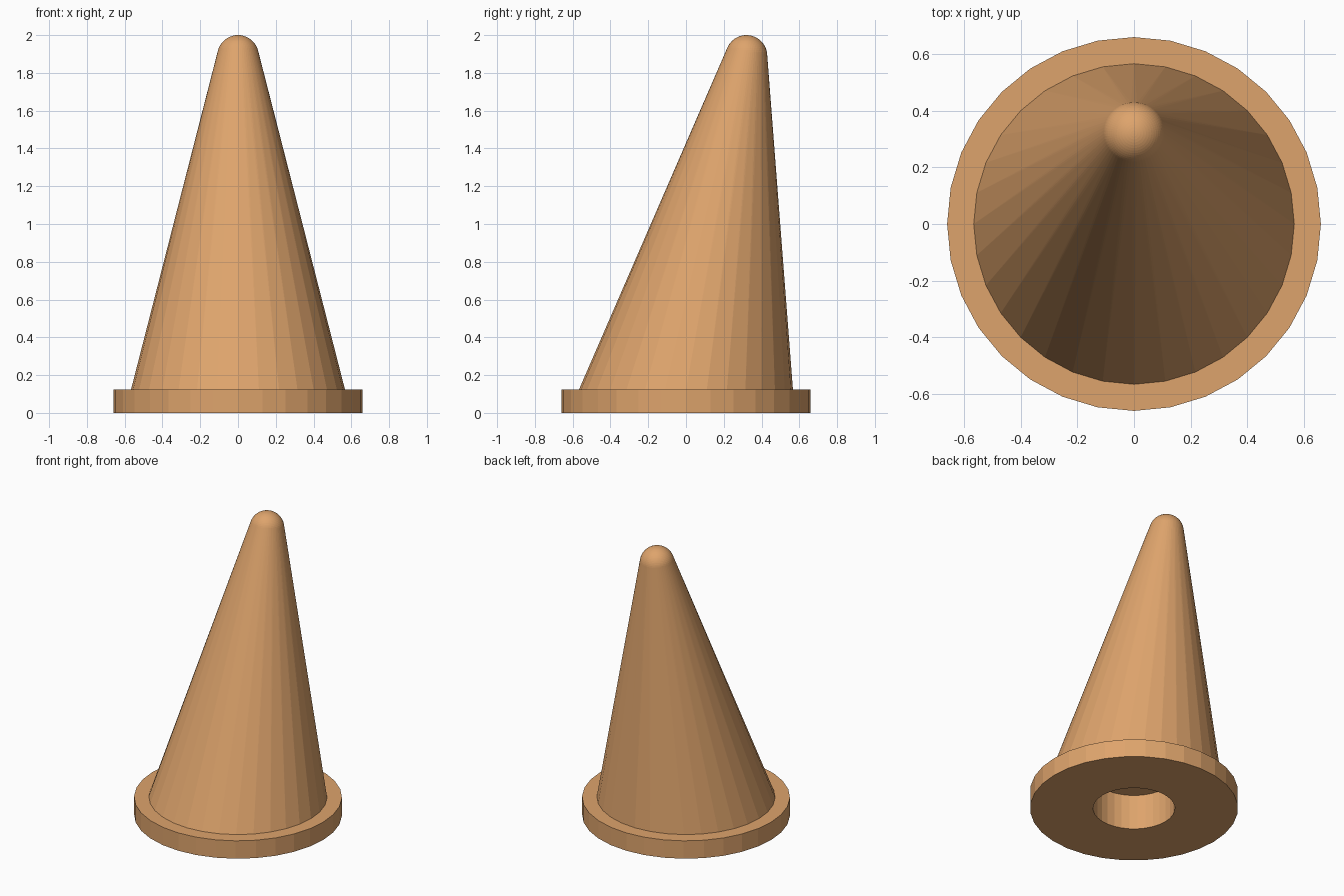
import bpy, bmesh
from math import sin, cos, pi

if "Cube" in bpy.data.objects:
    bpy.data.objects.remove(bpy.data.objects["Cube"])

SIDES = 32
TIP_Y, TIP_Z, TIP_R = 0.32, 1.89, 0.11
CONE_R, BASE_R, BASE_H = 0.566, 0.66, 0.125
HOLE_R, HOLE_H = 0.26, 0.245


def ring(bm, r, z, n=SIDES, y=0.0):
    return [bm.verts.new((r * cos(2 * pi * i / n), y + r * sin(2 * pi * i / n), z))
            for i in range(n)]


bm = bmesh.new()

# leaning cone: hull around the foot circle and the ball tip
ring(bm, CONE_R, BASE_H)
SEG, ROWS = 64, 32
for k in range(1, ROWS):
    a = pi * k / ROWS
    ring(bm, TIP_R * sin(a), TIP_Z + TIP_R * cos(a), SEG, TIP_Y)
bm.verts.new((0, TIP_Y, TIP_Z + TIP_R))
bmesh.ops.convex_hull(bm, input=bm.verts[:])
bm.normal_update()

# open the underside of the cone and drop points inside the hull
under = [f for f in bm.faces if all(abs(v.co.z - BASE_H) < 1e-4 for v in f.verts)]
bmesh.ops.delete(bm, geom=under, context='FACES')
bmesh.ops.delete(bm, geom=[v for v in bm.verts if not v.link_faces], context='VERTS')

# round base with a blind hole below
profile = [(HOLE_R, HOLE_H), (HOLE_R, 0), (BASE_R, 0), (BASE_R, BASE_H), (CONE_R, BASE_H)]
rings = [ring(bm, r, z) for r, z in profile]
bm.faces.new(rings[0])
for a, b in zip(rings, rings[1:]):
    for i in range(SIDES):
        j = (i + 1) % SIDES
        bm.faces.new((a[i], a[j], b[j], b[i]))

# join base and cone into one closed skin
bmesh.ops.remove_doubles(bm, verts=bm.verts[:], dist=1e-4)
bmesh.ops.recalc_face_normals(bm, faces=bm.faces[:])

mesh = bpy.data.meshes.new("leaning_cone")
bm.to_mesh(mesh)
bm.free()

mat = bpy.data.materials.new("light tan")
mat.diffuse_color = (0.73, 0.37, 0.15, 1)
mat.use_nodes = True
mat.node_tree.nodes["Principled BSDF"].inputs["Base Color"].default_value = mat.diffuse_color
mesh.materials.append(mat)
bpy.context.collection.objects.link(bpy.data.objects.new("leaning_cone_with_base", mesh))
